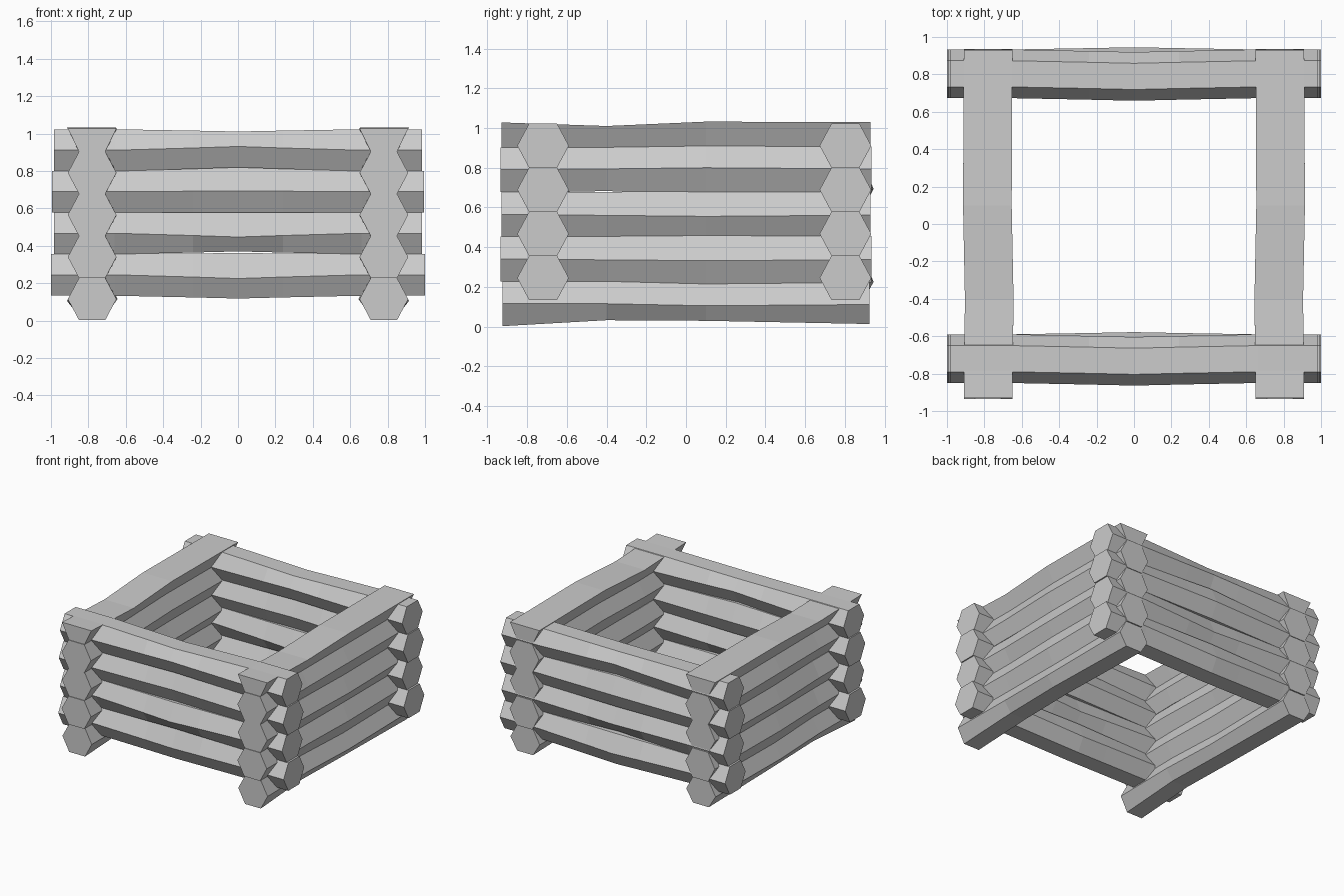
import bpy
import bmesh

cube = bpy.data.objects.get("Cube")
if cube:
    bpy.data.objects.remove(cube)

GREY = (0.6, 0.6, 0.6, 1)
wood = bpy.data.materials.new("pale_grey_wood")
wood.use_nodes = True
wood.diffuse_color = GREY
wood.node_tree.nodes["Principled BSDF"].inputs["Base Color"].default_value = GREY

# Hexagon outline as (side, level): level -1 bottom, 0 widest, 1 top
HEX = [(-0.07, -1), (0.07, -1), (0.13, 0), (0.07, 1), (-0.07, 1), (-0.13, 0)]
HALF = [(-0.07, -1), (0.07, -1), (0.13, 0), (-0.13, 0)]


def hewn_log(name, along_x, side, z, stations, outline=HEX, height=0.112):
    """Loft an outline; each station is (position, side shift, lifts by level)."""
    bm = bmesh.new()
    rings = []
    for pos, shift, lifts in stations:
        ring = []
        for s, level in outline:
            across, up = side + s + shift, z + level * height + lifts[level + 1]
            ring.append(bm.verts.new((pos, across, up) if along_x else (across, pos, up)))
        rings.append(ring)
    n = len(outline)
    for a, b in zip(rings, rings[1:]):
        for i in range(n):
            j = (i + 1) % n
            bm.faces.new((a[i], a[j], b[j], b[i]))
    bm.faces.new(rings[0])
    bm.faces.new(rings[-1])
    bmesh.ops.recalc_face_normals(bm, faces=bm.faces)
    mesh = bpy.data.meshes.new(name)
    bm.to_mesh(mesh)
    bm.free()
    mesh.materials.append(wood)
    obj = bpy.data.objects.new(name, mesh)
    bpy.context.collection.objects.link(obj)
    return obj


FLAT = (0, 0, 0)


def part_of(lifts, k):
    return tuple(v * k for v in lifts)


# Front and back walls: bent symmetrically about the middle
cross_bends = [(-0.015, -0.02, 0.004), (0.015, -0.02, 0),
               (0, 0.005, 0.025), (0.02, 0.02, -0.012)]
cross_reach = [1.0, 0.985, 0.995, 0.985]
for wall, y in (("front", -0.72), ("back", 0.803)):
    for i, (bend, reach) in enumerate(zip(cross_bends, cross_reach)):
        sway = -0.014 if i % 2 else 0.012
        half = [(reach, 0, FLAT), (0.66, 0, FLAT),
                (0.24, sway * 0.6, part_of(bend, 0.6))]
        path = [(-p, s, l) for p, s, l in half] + [(0, sway, bend)] + half[::-1]
        hewn_log(f"{wall}_wall_log_{i + 1}", True, y, 0.245 + i * 0.222, path)

# Side walls: slightly uneven along their length, mirrored left to right
side_bends = [((0.03, 0, 0), (0.027, -0.01, -0.012)),
              ((0, -0.004, 0.004), (-0.014, -0.008, 0.008)),
              ((0, -0.005, 0), (0.004, -0.01, 0.006)),
              ((0.005, 0.004, 0), (-0.004, 0.01, 0.008)),
              ((0, -0.018, 0), (0.006, 0.004, 0))]
side_reach = [0.925, 0.935, 0.93, 0.935, 0.93]
for i, ((near, far), reach) in enumerate(zip(side_bends, side_reach)):
    top = i == len(side_bends) - 1
    path = [(-reach, 0, FLAT), (-0.4, -0.006, near),
            (0.1, 0.004, far), (reach, 0, part_of(far, 0.4))]
    log = hewn_log("side_wall_top_half_log" if top else f"side_wall_log_{i + 1}",
                   False, 0.78, 1.028 if top else 0.115 + i * 0.225, path,
                   HALF if top else HEX, 0.126 if top else 0.113)
    mirror = log.modifiers.new("left_and_right", "MIRROR")
    mirror.use_axis = (True, False, False)
